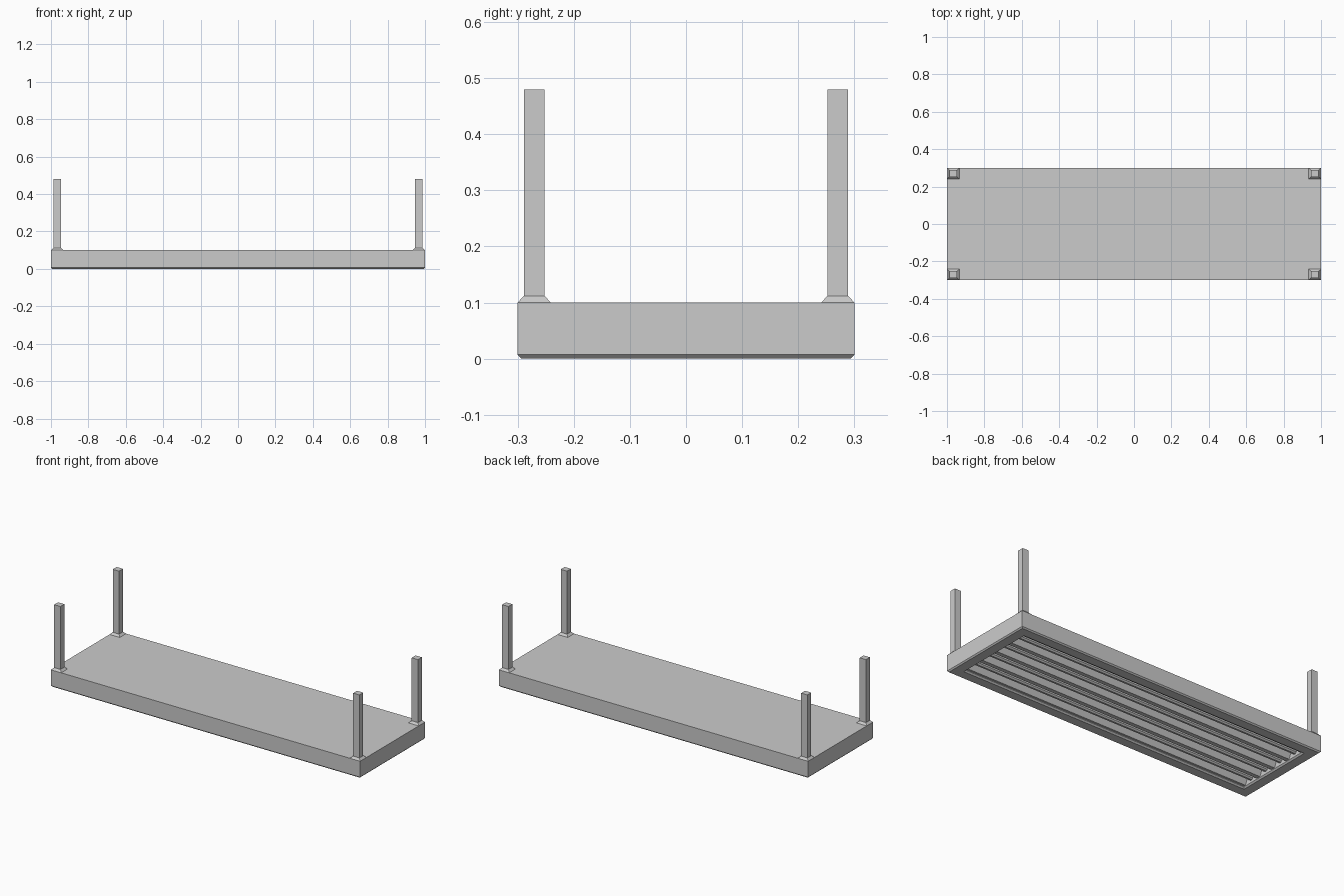
import bpy, bmesh
from mathutils import Matrix
from math import pi

if "Cube" in bpy.data.objects:
    bpy.data.objects.remove(bpy.data.objects["Cube"])

def make(name, bm):
    bmesh.ops.recalc_face_normals(bm, faces=bm.faces[:])
    me = bpy.data.meshes.new(name)
    bm.to_mesh(me)
    bm.free()
    ob = bpy.data.objects.new(name, me)
    bpy.context.collection.objects.link(ob)
    return ob

def stack(name, rings, cx=0, cy=0):
    """Loft rectangular rings given as (half_x, half_y, z)."""
    bm = bmesh.new()
    loops = [[bm.verts.new((cx + sx * hx, cy + sy * hy, z))
              for sx, sy in ((-1, -1), (1, -1), (1, 1), (-1, 1))]
             for hx, hy, z in rings]
    for a, b in zip(loops, loops[1:]):
        for i in range(4):
            j = (i + 1) % 4
            bm.faces.new((a[i], a[j], b[j], b[i]))
    bm.faces.new(loops[0])
    bm.faces.new(loops[-1])
    return make(name, bm)

# Shallow housing: flat top, chamfered lower rim, open recess underneath
X, Y = 0.93, 0.232
stack("housing", [(1, .3, .1), (1, .3, .007), (.993, .293, 0),
                  (X + .008, Y + .008, 0), (X, Y, .008), (X, Y, .08)])

# Lengthwise reflector ridges dividing the recess into four channels
pitch = 2 * Y / 4
for k in range(-2, 3):
    y = k * pitch
    lo, hi = .012, .045
    prof = [(-lo, .012), (lo, .012), (hi, .08), (-hi, .08)]
    # outer ridges are halved against the side walls
    pts = [(min(max(y + a, -Y), Y), z) for a, z in prof]
    bm = bmesh.new()
    ends = [[bm.verts.new((x, py, pz)) for py, pz in pts] for x in (-X, X)]
    for i in range(4):
        j = (i + 1) % 4
        bm.faces.new((ends[0][i], ends[0][j], ends[1][j], ends[1][i]))
    for e in ends:
        bm.faces.new(e)
    make("reflector_ridge", bm)

# One lamp tube in each channel
for k in range(4):
    bm = bmesh.new()
    bmesh.ops.create_cone(bm, cap_ends=True, segments=8, radius1=.014,
                          radius2=.014, depth=2 * X,
                          matrix=Matrix.Translation((0, (k - 1.5) * pitch, .035))
                          @ Matrix.Rotation(pi / 2, 4, 'Y')
                          @ Matrix.Rotation(pi / 8, 4, 'Z'))
    make("lamp_tube", bm)

# Four corner posts on tapered feet
for sx in (-1, 1):
    for sy in (-1, 1):
        cx, cy = sx * .967, sy * .2705
        stack("post_foot", [(.033, .0295, .1), (.021, .0185, .112)], cx, cy)
        stack("corner_post", [(.02, .018, .112), (.02, .018, .48)], cx, cy)
